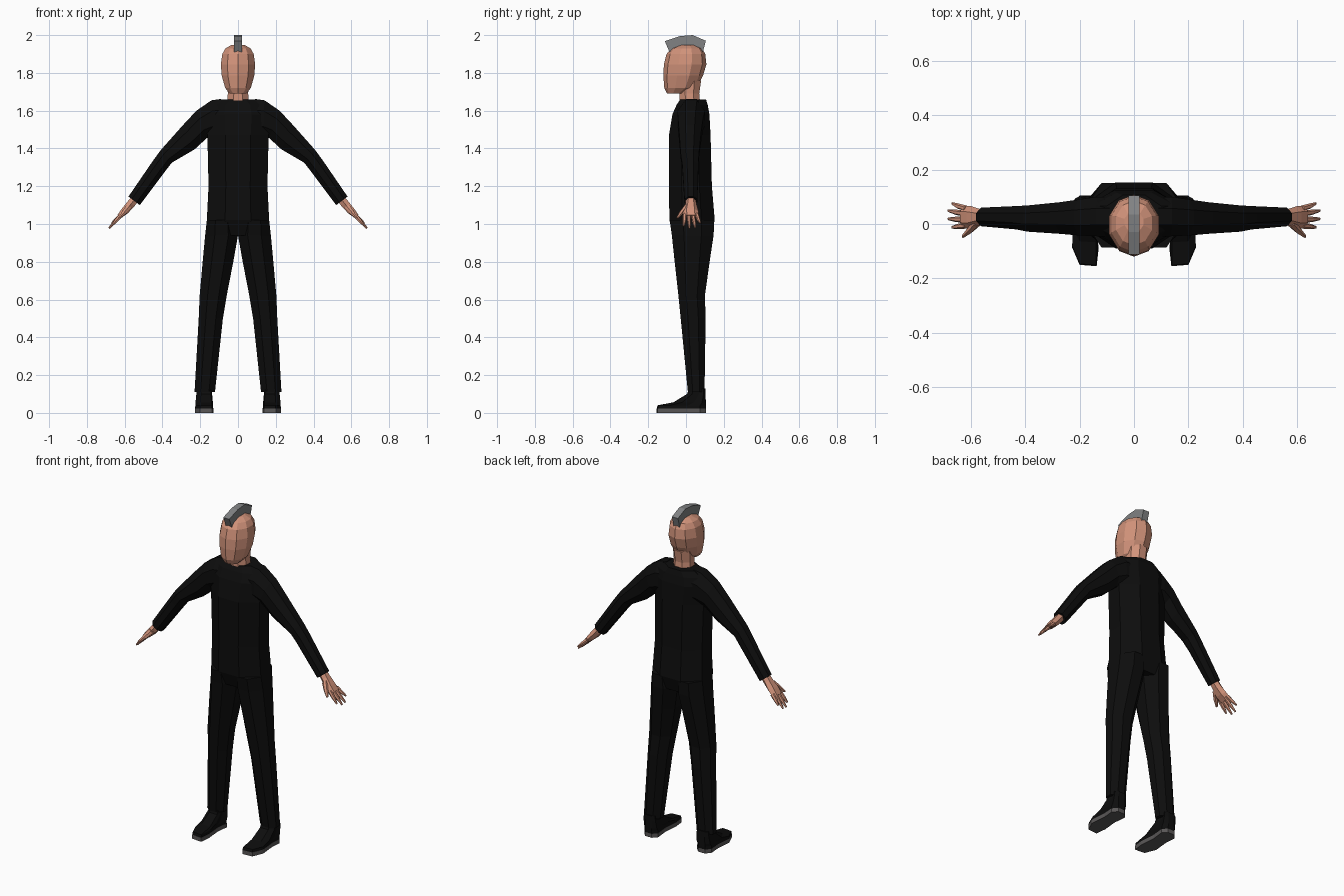
import bpy, bmesh, math
from mathutils import Vector


def material(name, rgb):
    m = bpy.data.materials.new(name)
    m.diffuse_color = (*rgb, 1)
    return m


SKIN = material("skin", (0.64, 0.29, 0.195))
CLOTH = material("black cloth", (0.004, 0.004, 0.004))
HAIR = material("grey hair", (0.22, 0.225, 0.23))
SOLE = material("sole grey", (0.10, 0.095, 0.095))


def loft(name, rings, mat, mirror=False):
    """Skin a list of equal-length point rings, capped at both ends."""
    bm = bmesh.new()
    loops = [[bm.verts.new(p) for p in r] for r in rings]
    n = len(loops[0])
    for a, b in zip(loops, loops[1:]):
        for i in range(n):
            j = (i + 1) % n
            bm.faces.new((a[i], a[j], b[j], b[i]))
    bm.faces.new(loops[0])
    bm.faces.new(loops[-1])
    bmesh.ops.recalc_face_normals(bm, faces=bm.faces)
    me = bpy.data.meshes.new(name)
    bm.to_mesh(me)
    bm.free()
    me.materials.append(mat)
    ob = bpy.data.objects.new(name, me)
    bpy.context.collection.objects.link(ob)
    if mirror:
        ob.modifiers.new("Mirror", "MIRROR").use_mirror_merge = False
    return ob


def oval(c, u, v, n=8, turn=0.5):
    """Polygon around c with half axes u, v, reaching the full extents."""
    c, u, v = Vector(c), Vector(u), Vector(v)
    angs = [2 * math.pi * (i + turn) / n for i in range(n)]
    su = max(abs(math.sin(a)) for a in angs)
    sv = max(abs(math.cos(a)) for a in angs)
    return [c + u * math.sin(a) / su + v * math.cos(a) / sv for a in angs]


def level(z, x0, x1, y0, y1, **kw):
    """Horizontal oval ring from its bounds."""
    return oval(((x0 + x1) / 2, (y0 + y1) / 2, z),
                ((x1 - x0) / 2, 0, 0), (0, (y1 - y0) / 2, 0), **kw)


# Torso
loft("torso", [level(z, -w, w, a, b) for z, w, a, b in [
    (0.94, 0.12, -0.06, 0.13), (1.02, 0.165, -0.088, 0.152),
    (1.2, 0.156, -0.09, 0.137), (1.47, 0.162, -0.09, 0.13),
    (1.58, 0.175, -0.072, 0.124), (1.63, 0.155, -0.05, 0.115),
    (1.66, 0.10, -0.03, 0.106)]], CLOTH)

# Trouser legs
loft("trouser_leg", [level(*r) for r in [
    (1.02, 0.01, 0.165, -0.086, 0.15), (0.94, 0.0, 0.174, -0.075, 0.146),
    (0.8, 0.025, 0.187, -0.06, 0.125), (0.62, 0.06, 0.203, -0.04, 0.10),
    (0.5, 0.08, 0.208, -0.028, 0.104), (0.11, 0.122, 0.23, 0.01, 0.098)]],
    CLOTH, True)

# Sleeves: top point, bottom point, y bounds
sleeve = []
for tx, tz, bx, bz, y0, y1 in [
        (0.09, 1.662, 0.09, 1.46, -0.045, 0.10),
        (0.14, 1.655, 0.13, 1.46, -0.045, 0.10),
        (0.22, 1.60, 0.165, 1.455, -0.042, 0.09),
        (0.29, 1.525, 0.23, 1.395, -0.036, 0.08),
        (0.41, 1.39, 0.35, 1.325, -0.028, 0.068),
        (0.45, 1.335, 0.385, 1.28, -0.02, 0.066),
        (0.58, 1.145, 0.52, 1.10, -0.008, 0.06)]:
    sleeve.append(oval(((tx + bx) / 2, (y0 + y1) / 2, (tz + bz) / 2),
                       ((tx - bx) / 2, 0, (tz - bz) / 2), (0, (y1 - y0) / 2, 0)))
loft("sleeve", sleeve, CLOTH, True)

# Hands: palm, four fingers and a thumb, flattened across the arm direction
FLAT = Vector((0.8, 0, 0.6))


def digit(name, sections):
    loft(name, [oval(c, FLAT * t, (0, w, 0), n=6, turn=0) for c, t, w in sections],
         SKIN, True)


digit("palm", [((0.54, 0.026, 1.14), 0.021, 0.026), ((0.565, 0.026, 1.108), 0.022, 0.029),
               ((0.60, 0.024, 1.068), 0.02, 0.042), ((0.628, 0.026, 1.04), 0.013, 0.042)])
for i, (base, tip, x, z) in enumerate([(-0.006, -0.012, 0.668, 0.99), (0.015, 0.019, 0.682, 0.977),
                                       (0.037, 0.049, 0.682, 0.98), (0.057, 0.075, 0.668, 1.005)]):
    digit(f"finger_{i + 1}", [((0.615, base, 1.052), 0.011, 0.011),
                              (((0.625 + x) / 2, (base + tip) / 2, (1.042 + z) / 2), 0.009, 0.010),
                              ((x, tip, z), 0.004, 0.005)])
digit("thumb", [((0.575, 0.005, 1.095), 0.016, 0.016), ((0.602, -0.022, 1.062), 0.012, 0.014),
                ((0.628, -0.045, 1.032), 0.005, 0.007)])

# Shoes: sole slab plus an upper that shortens towards the ankle
outline = [(0.137, -0.155), (0.20, -0.15), (0.228, -0.085), (0.219, 0.01), (0.224, 0.075),
           (0.20, 0.105), (0.155, 0.105), (0.13, 0.08), (0.138, 0.0), (0.13, -0.09)]


def shoe_ring(z, length=1, width=1):
    return [(0.178 + (x - 0.178) * width, 0.104 - (0.104 - y) * length, z) for x, y in outline]


loft("shoe_sole", [shoe_ring(0), shoe_ring(0.024)], SOLE, True)
loft("shoe_upper", [shoe_ring(0.024, 0.995, 0.98), shoe_ring(0.04, 0.985, 0.96),
                    shoe_ring(0.056, 0.66, 0.94), shoe_ring(0.10, 0.38, 0.85),
                    shoe_ring(0.13, 0.34, 0.8)], CLOTH, True)

# Neck
loft("neck", [level(1.64, -0.058, 0.058, -0.035, 0.075),
              level(1.69, -0.054, 0.054, -0.035, 0.07),
              level(1.76, -0.056, 0.056, -0.04, 0.08)], SKIN)

# Head, ten-sided with an edge down the middle of the face
loft("head", [level(z, -w, w, a, b, n=10, turn=0) for z, w, a, b in [
    (1.69, 0.043, -0.10, -0.01), (1.72, 0.068, -0.115, 0.055),
    (1.785, 0.086, -0.12, 0.09), (1.845, 0.091, -0.117, 0.108),
    (1.90, 0.083, -0.103, 0.102), (1.93, 0.066, -0.078, 0.085),
    (1.948, 0.035, -0.03, 0.045)]], SKIN)

# Hair crest
crest = [(-0.112, 1.968), (-0.085, 1.905), (-0.045, 1.925), (0.01, 1.94), (0.06, 1.925),
         (0.088, 1.905), (0.105, 1.97), (0.035, 2.0), (-0.03, 1.995)]
loft("hair_crest", [[(x, y, z) for y, z in crest] for x in (-0.02, 0.02)], HAIR)
